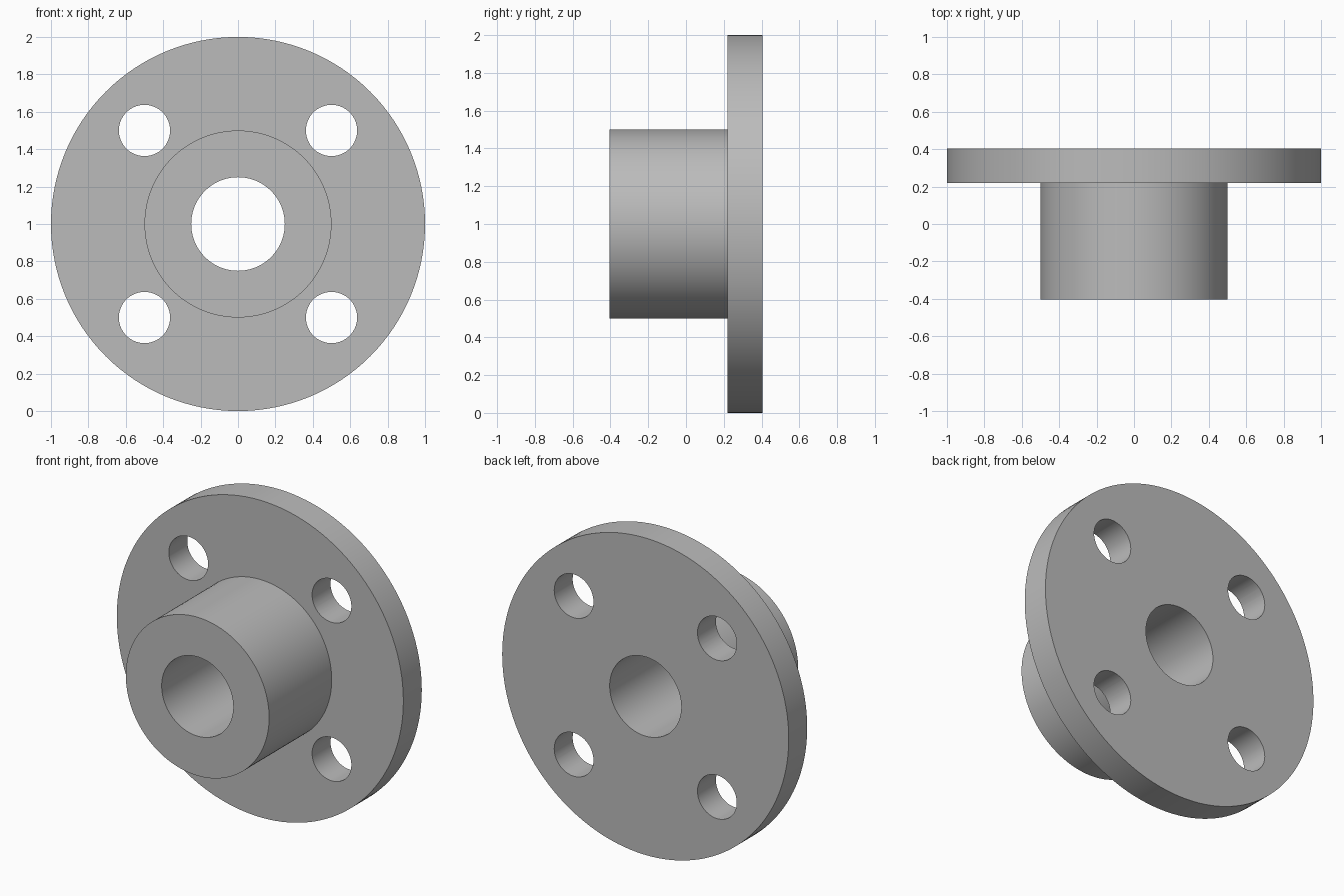
import bpy, bmesh
from math import tau, radians
from mathutils import Vector, Matrix

if "Cube" in bpy.data.objects:
    bpy.data.objects.remove(bpy.data.objects["Cube"])

CENTRE = Vector((0, 0, 1))
FRONT, STEP, BACK = -0.404, 0.22, 0.404
RIM_R, HUB_R, BORE_R = 1.0, 0.5, 0.25
BOLT_R, BOLT_OFFSET = 0.137, 0.5

steel = bpy.data.materials.new("grey steel")
steel.use_nodes = True
grey = (0.5, 0.5, 0.5, 1)
steel.diffuse_color = grey
steel.node_tree.nodes["Principled BSDF"].inputs["Base Color"].default_value = grey


def add_object(name, bm):
    bmesh.ops.recalc_face_normals(bm, faces=bm.faces)
    mesh = bpy.data.meshes.new(name)
    bm.to_mesh(mesh)
    bm.free()
    mesh.materials.append(steel)
    obj = bpy.data.objects.new(name, mesh)
    bpy.context.collection.objects.link(obj)
    return obj


# Flange, hub and bore: one closed profile (radius, y) turned about the y axis
profile = [(BORE_R, FRONT), (HUB_R, FRONT), (HUB_R, STEP),
           (RIM_R, STEP), (RIM_R, BACK), (BORE_R, BACK)]
bm = bmesh.new()
verts = [bm.verts.new(CENTRE + Vector((r, y, 0))) for r, y in profile]
edges = [bm.edges.new((v, verts[i - 1])) for i, v in enumerate(verts)]
bmesh.ops.spin(bm, geom=verts + edges, cent=CENTRE, axis=(0, 1, 0),
               angle=tau, steps=128, use_merge=True)
bmesh.ops.remove_doubles(bm, verts=bm.verts, dist=0.0001)
flange = add_object("hub_flange", bm)

# Bolt holes: four cylinders cut through the flange plate
bm = bmesh.new()
for sx in (-1, 1):
    for sz in (-1, 1):
        place = Vector((sx * BOLT_OFFSET, (STEP + BACK) / 2, 1 + sz * BOLT_OFFSET))
        bmesh.ops.create_cone(bm, cap_ends=True, segments=64, radius1=BOLT_R,
                              radius2=BOLT_R, depth=0.4,
                              matrix=Matrix.Translation(place) @ Matrix.Rotation(radians(90), 4, "X"))
cutter = add_object("bolt_hole_cutter", bm)
cutter.hide_render = True

cut = flange.modifiers.new("bolt_holes", "BOOLEAN")
cut.operation = "DIFFERENCE"
cut.solver = "EXACT"
cut.object = cutter

bpy.ops.object.select_all(action="DESELECT")
flange.select_set(True)
bpy.context.view_layer.objects.active = flange
bpy.ops.object.modifier_apply(modifier=cut.name)
bpy.data.objects.remove(cutter)
bpy.ops.object.shade_smooth_by_angle(angle=radians(30))
